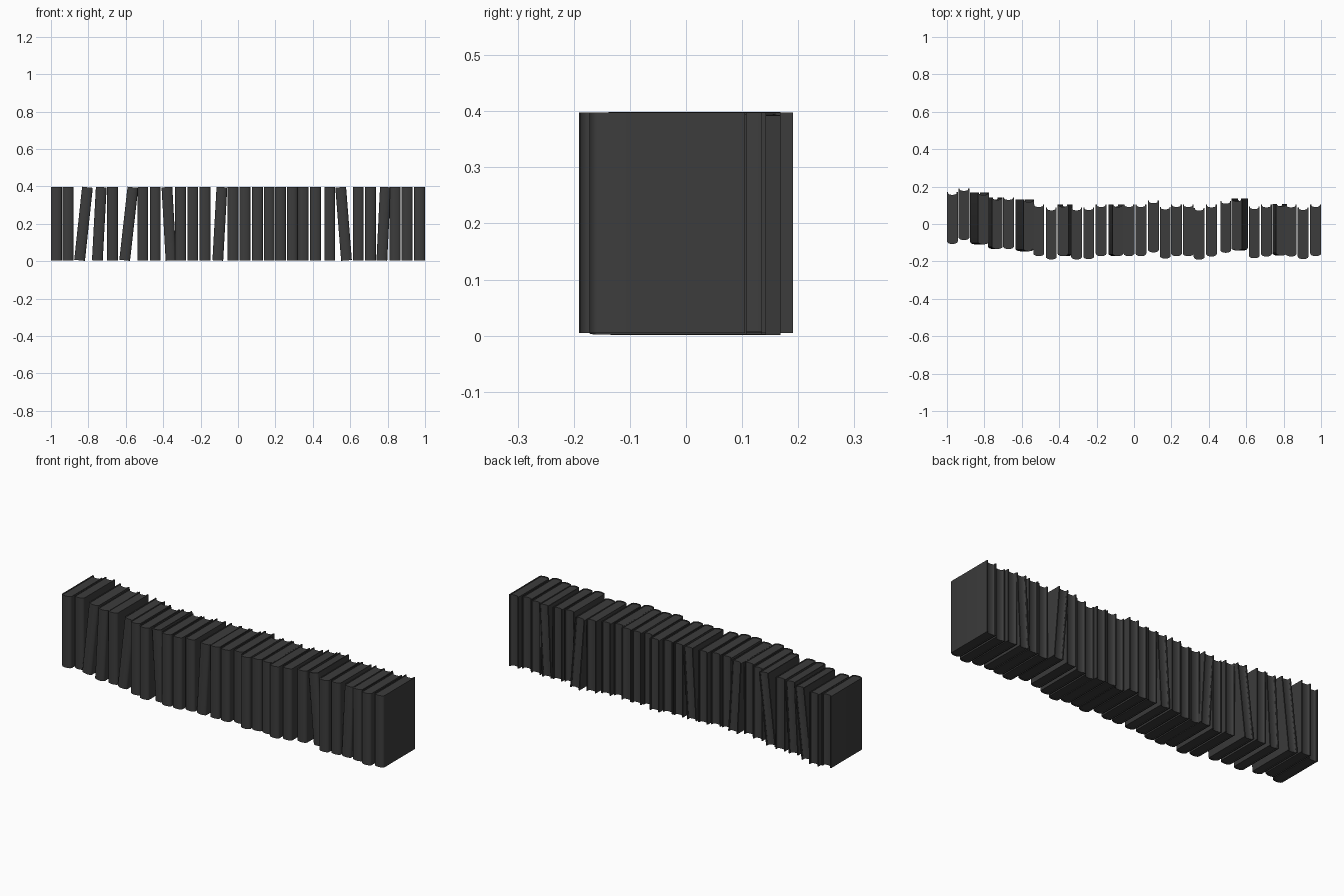
import bpy, bmesh, math

if "Cube" in bpy.data.objects:
    bpy.data.objects.remove(bpy.data.objects["Cube"])

W, D, H = 0.0575, 0.277, 0.393      # book width, depth, height
T = 0.006                           # cover thickness
BULGE = 0.014                       # rounded spine depth

mat = bpy.data.materials.new("dark_grey")
mat.diffuse_color = (0.045, 0.045, 0.045, 1)
mat.use_nodes = True
mat.node_tree.nodes["Principled BSDF"].inputs["Base Color"].default_value = mat.diffuse_color


def arc(half_w, y, depth, n=10):
    """Half-ellipse running from -x to +x, bulging towards -y."""
    return [(-half_w * math.cos(math.pi * i / n),
             y - depth * math.sin(math.pi * i / n)) for i in range(n + 1)]


def prism(name, outline, height):
    """Extrude a plan outline vertically, centred on z = 0."""
    bm = bmesh.new()
    face = bm.faces.new([bm.verts.new((x, y, -height / 2)) for x, y in outline])
    new = bmesh.ops.extrude_face_region(bm, geom=[face])["geom"]
    bmesh.ops.translate(bm, vec=(0, 0, height),
                        verts=[g for g in new if isinstance(g, bmesh.types.BMVert)])
    bmesh.ops.recalc_face_normals(bm, faces=bm.faces)
    for f in bm.faces:
        f.smooth = abs(f.normal.z) < 0.5
    for e in bm.edges:
        e.smooth = e.calc_face_angle(0) < math.radians(40)
    mesh = bpy.data.meshes.new(name)
    bm.to_mesh(mesh)
    bm.free()
    mesh.materials.append(mat)
    return mesh


# cover: U-shaped plan with rounded spine at the front
spine_y, back_y = -D / 2 + BULGE, D / 2
outer = arc(W / 2, spine_y, BULGE)
inner = arc(W / 2 - T, spine_y, BULGE - T)
cover = prism("cover", [(-W / 2, back_y)] + outer + [(W / 2, back_y), (W / 2 - T, back_y)]
              + inner[::-1] + [(-W / 2 + T, back_y)], H)

# page block: hollow fore edge at the back, set in from the cover
pw = W / 2 - T
fore_edge = arc(pw, back_y - 0.006, 0.008)
pages = prism("pages", inner + fore_edge[::-1], H - 0.006)

# each book: x at the bottom, x at the top, y of its back edge
books = [
    (-.971, -.971, .170), (-.909, -.909, .191), (-.847, -.805, .168),
    (-.752, -.731, .143), (-.671, -.671, .143), (-.606, -.562, .131),
    (-.509, -.509, .105), (-.442, -.442, .087), (-.358, -.380, .105),
    (-.307, -.307, .087), (-.242, -.242, .089), (-.176, -.176, .105),
    (-.108, -.086, .105), (-.027, -.027, .105), (.037, .037, .105),
    (.104, .104, .125), (.167, .167, .092), (.227, .227, .105),
    (.290, .290, .105), (.348, .348, .086), (.414, .414, .103),
    (.490, .490, .123), (.580, .549, .135), (.643, .643, .094),
    (.708, .708, .103), (.769, .788, .108), (.840, .840, .103),
    (.904, .904, .089), (.971, .971, .105)]

for i, (xb, xt, yb) in enumerate(books, 1):
    lean = math.asin((xt - xb) / H)
    loc = ((xb + xt) / 2, yb - D / 2, 0.200 if lean else 0.201)
    for part, mesh in (("cover", cover), ("pages", pages)):
        ob = bpy.data.objects.new(f"book_{i:02d}_{part}", mesh)
        ob.location = loc
        ob.rotation_euler = (0, lean, 0)
        bpy.context.collection.objects.link(ob)
